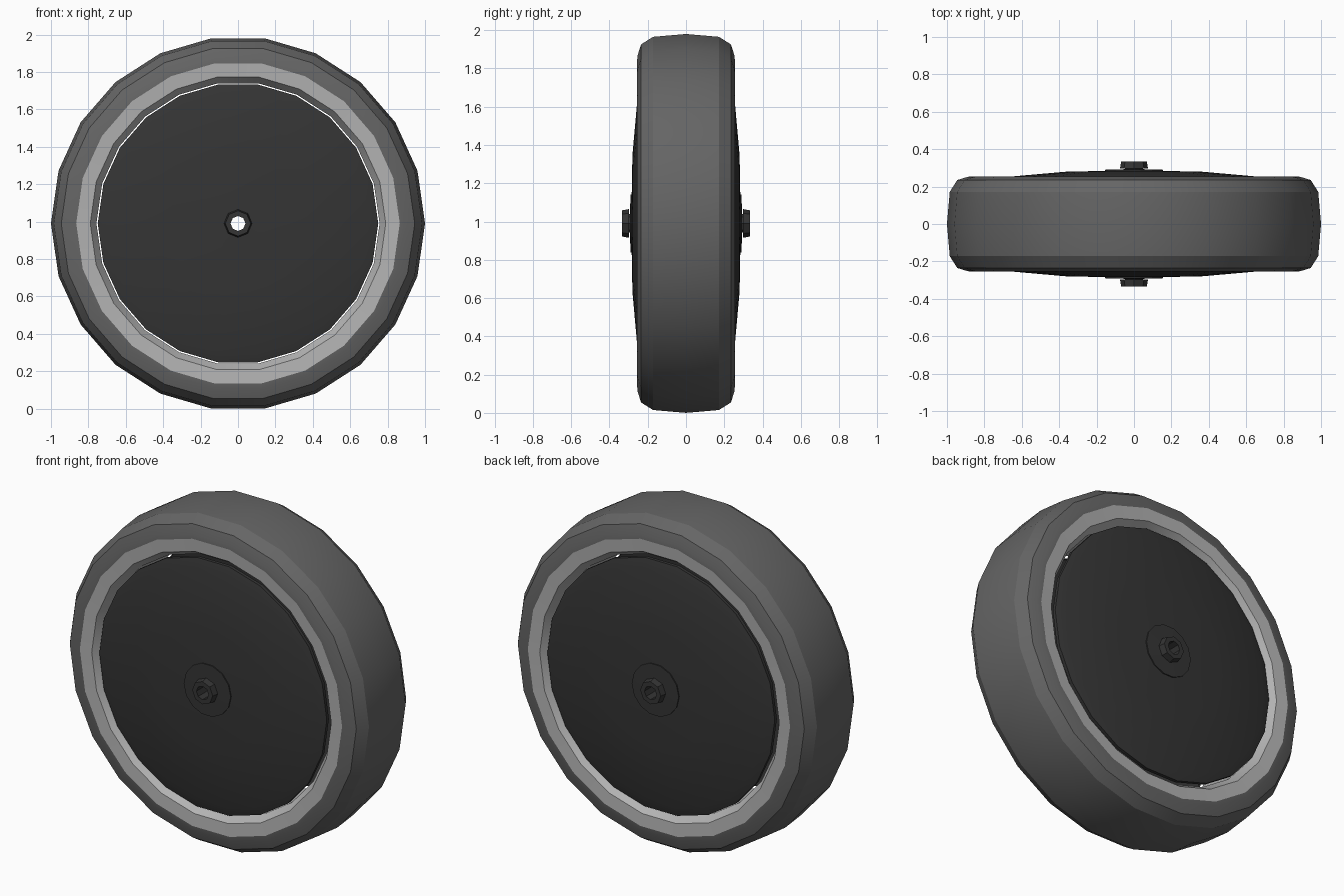
import bpy, bmesh, math

if "Cube" in bpy.data.objects:
    bpy.data.objects.remove(bpy.data.objects["Cube"])

CZ = 0.99      # wheel centre height
SIDES = 22     # low-poly rim: flat on top and bottom, corners at left and right


def grey(name, v):
    m = bpy.data.materials.new(name)
    m.diffuse_color = (v, v, v, 1)
    m.use_nodes = True
    m.node_tree.nodes["Principled BSDF"].inputs["Base Color"].default_value = m.diffuse_color
    return m


def lathe(name, profile, mat, sides=SIDES, closed=True, smooth=25):
    """Spin an (r, y) profile around the wheel's y axis."""
    bm = bmesh.new()
    rings = []
    for i in range(sides):
        a = 2 * math.pi * i / sides
        rings.append([bm.verts.new((r * math.cos(a), y, CZ + r * math.sin(a)))
                      for r, y in profile])
    n = len(profile)
    for i in range(sides):
        p, q = rings[i], rings[(i + 1) % sides]
        for j in range(n if closed else n - 1):
            k = (j + 1) % n
            bm.faces.new((p[j], p[k], q[k], q[j]))
    bmesh.ops.recalc_face_normals(bm, faces=bm.faces)
    me = bpy.data.meshes.new(name)
    bm.to_mesh(me)
    bm.free()
    me.materials.append(mat)
    ob = bpy.data.objects.new(name, me)
    bpy.context.collection.objects.link(ob)
    bpy.ops.object.select_all(action='DESELECT')
    ob.select_set(True)
    bpy.context.view_layer.objects.active = ob
    bpy.ops.object.shade_smooth_by_angle(angle=math.radians(smooth))
    return ob


def both(half):
    """Mirror a half profile, listed from +y inwards, across y = 0."""
    return half + [(r, -y) for r, y in reversed(half) if y > 0]


rubber = grey("rubber", 0.13)
metal = grey("metal", 0.45)
dark = grey("dark", 0.035)

# Tyre with a slightly crowned tread and rounded shoulders
lathe("tyre", both([(0.865, 0.255), (0.89, 0.252), (0.945, 0.235),
                    (0.985, 0.172), (1.0, 0)]), rubber, closed=False)

# Bright rim: flat band, sloping lip and inner barrel
lathe("rim", both([(0.865, 0.255), (0.79, 0.25), (0.757, 0.20)]), metal, closed=False)

# Each side: domed disc, washer and axle nut
for s, side in ((-1, "front"), (1, "back")):
    lathe(side + "_disc", [(r, s * y) for r, y in
          ((0.08, 0.285), (0.36, 0.28), (0.70, 0.25), (0.75, 0.235), (0.75, 0.215))],
          dark, closed=False)
    lathe(side + "_washer", [(r, s * y) for r, y in
          ((0.045, 0.28), (0.155, 0.28), (0.155, 0.29), (0.045, 0.293))], dark, sides=14)
    lathe(side + "_nut", [(r, s * y) for r, y in
          ((0.04, 0.298), (0.075, 0.298), (0.068, 0.335), (0.04, 0.335))], dark, sides=8)

# Hollow axle joining both nuts
lathe("axle", [(0.048, -0.32), (0.048, 0.32), (0.04, 0.32), (0.04, -0.32)], dark, sides=8)
